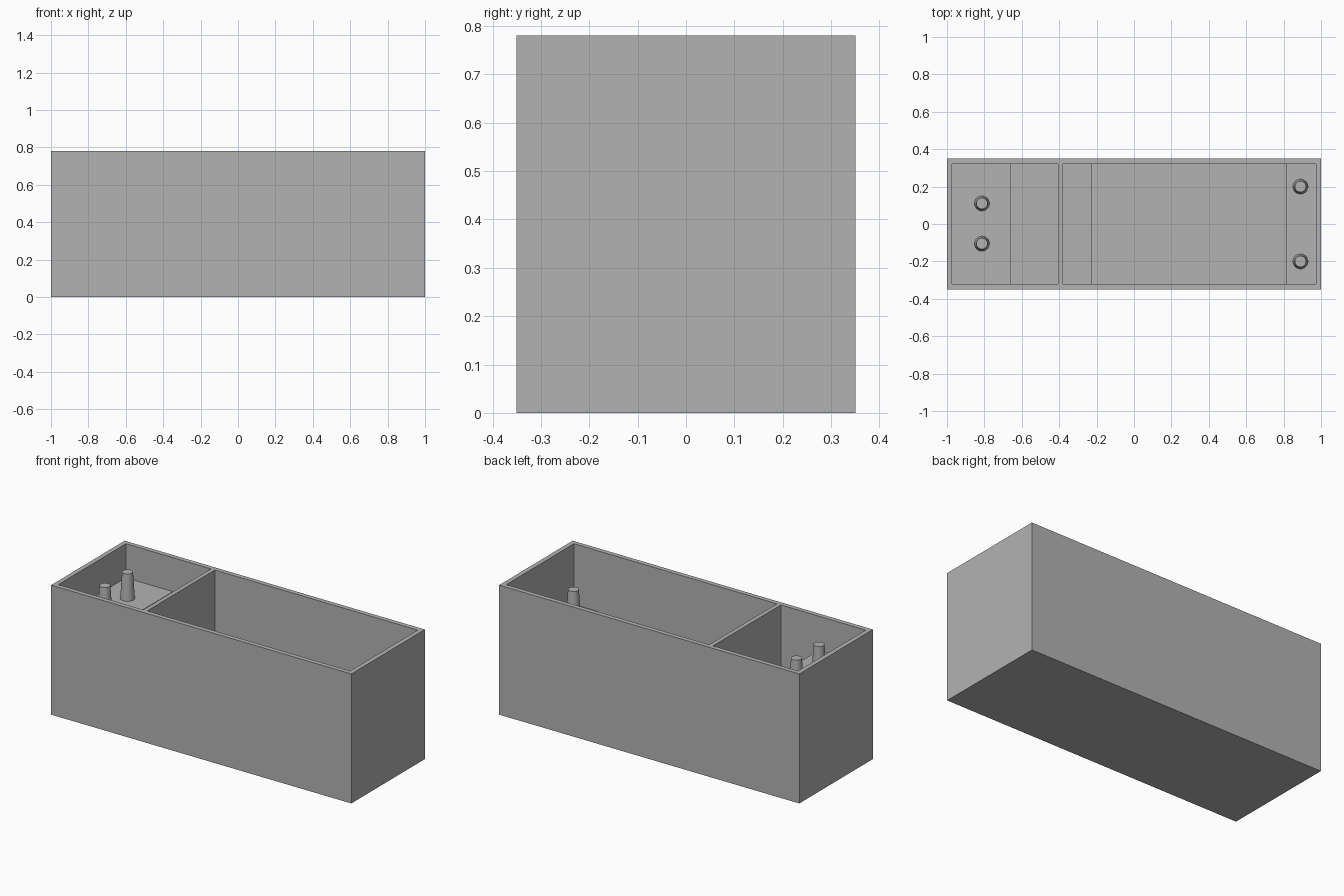
import bpy
import bmesh

if "Cube" in bpy.data.objects:
    bpy.data.objects.remove(bpy.data.objects["Cube"])

L, W, H = 1.0, 0.35, 0.78      # half length, half width, height
WALL, FLOOR = 0.028, 0.03
LOW, HIGH = 0.415, 0.575       # raised ledge levels
IN_X, IN_Y = L - WALL, W - WALL

grey = bpy.data.materials.new("grey plastic")
grey.use_nodes = True
colour = (0.45, 0.45, 0.45, 1)
grey.diffuse_color = colour
grey.node_tree.nodes["Principled BSDF"].inputs["Base Color"].default_value = colour


def prism(name, profile, half_y):
    """Extrude an x-z outline along y."""
    bm = bmesh.new()
    face = bm.faces.new([bm.verts.new((x, -half_y, z)) for x, z in profile])
    out = bmesh.ops.extrude_face_region(bm, geom=[face])
    moved = [v for v in out["geom"] if isinstance(v, bmesh.types.BMVert)]
    bmesh.ops.translate(bm, verts=moved, vec=(0, 2 * half_y, 0))
    bmesh.ops.recalc_face_normals(bm, faces=bm.faces)
    mesh = bpy.data.meshes.new(name)
    bm.to_mesh(mesh)
    bm.free()
    obj = bpy.data.objects.new(name, mesh)
    bpy.context.collection.objects.link(obj)
    mesh.materials.append(grey)
    return obj


# Outer case
case = prism("case", [(-L, 0), (L, 0), (L, H), (-L, H)], W)

# Stepped compartments: small one with a high ledge, long one with a ledge at each end
TOP = H + 0.1
small = [(-IN_X, TOP), (-IN_X, HIGH), (-0.66, HIGH), (-0.66, FLOOR),
         (-0.406, FLOOR), (-0.406, TOP)]
large = [(-0.38, TOP), (-0.38, LOW - 0.01), (-0.224, LOW - 0.01), (-0.224, FLOOR),
         (0.812, FLOOR), (0.812, LOW), (IN_X, LOW), (IN_X, TOP)]

bpy.context.view_layer.objects.active = case
for name, profile in (("small_cutter", small), ("large_cutter", large)):
    cutter = prism(name, profile, IN_Y)
    cutter.hide_render = True
    mod = case.modifiers.new(name, 'BOOLEAN')
    mod.operation = 'DIFFERENCE'
    mod.solver = 'EXACT'
    mod.object = cutter
    bpy.ops.object.modifier_apply(modifier=name)
    bpy.data.objects.remove(cutter)

# Tapered mounting pegs
PEG = 0.16
pegs = [("small_bay_peg", -0.813, 0.11, HIGH), ("small_bay_peg", -0.813, -0.105, HIGH),
        ("large_bay_peg", 0.89, 0.2, LOW), ("large_bay_peg", 0.89, -0.2, LOW)]
for name, x, y, z in pegs:
    bpy.ops.mesh.primitive_cone_add(vertices=32, radius1=0.04, radius2=0.03, depth=PEG,
                                    location=(x, y, z + PEG / 2))
    peg = bpy.context.object
    peg.name = name
    peg.data.materials.append(grey)
    bpy.ops.object.shade_smooth_by_angle()
